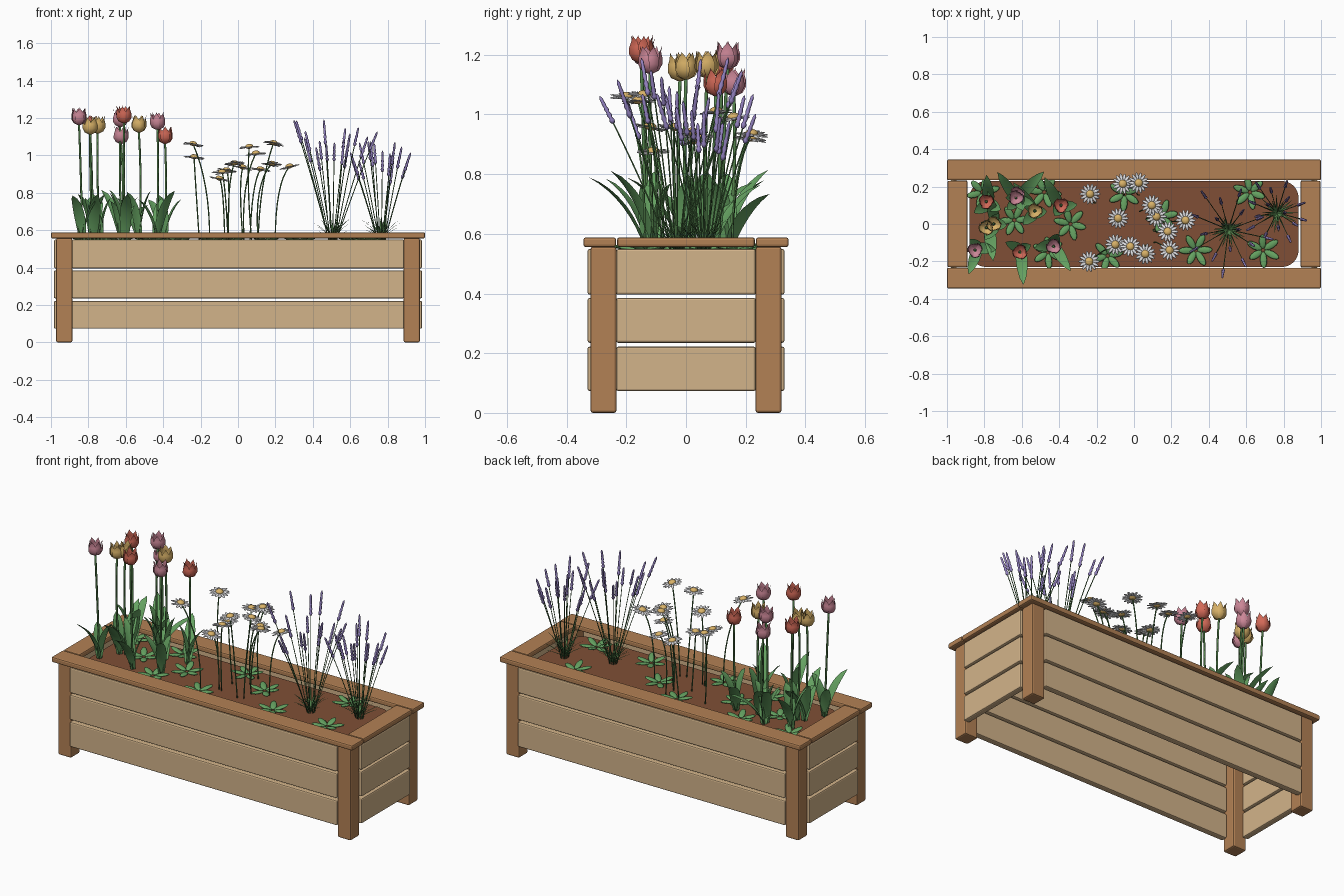
import bpy, bmesh, math, random
from mathutils import Vector, Matrix

if "Cube" in bpy.data.objects:
    bpy.data.objects.remove(bpy.data.objects["Cube"])

random.seed(11)
U = random.uniform
UP = Vector((0, 0, 1))
SOIL = 0.54


def mat(name, *rgb):
    m = bpy.data.materials.new(name)
    m.diffuse_color = (*rgb, 1)
    m.use_nodes = True
    m.node_tree.nodes["Principled BSDF"].inputs["Base Color"].default_value = m.diffuse_color
    return m


PALE = mat("pale wood", .65, .455, .255)
BROWN = mat("brown wood", .45, .22, .09)
EARTH = mat("soil brown", .215, .078, .037)
LEAF = mat("leaf green", .13, .36, .12)
STEM = mat("stem green", .085, .22, .07)
RED = mat("tulip red", .64, .14, .095)
PINK = mat("tulip pink", .60, .24, .31)
YELLOW = mat("warm yellow", .70, .45, .14)
WHITE = mat("petal white", .78, .78, .80)
PURPLE = mat("lavender purple", .29, .22, .52)


def finish(name, bm, material, smooth=True, bevel=0):
    me = bpy.data.meshes.new(name)
    bm.to_mesh(me)
    bm.free()
    me.materials.append(material)
    ob = bpy.data.objects.new(name, me)
    bpy.context.collection.objects.link(ob)
    for p in me.polygons:
        p.use_smooth = smooth
    if bevel:
        mod = ob.modifiers.new("bevel", 'BEVEL')
        mod.width, mod.segments = bevel, 2
    return ob


def box(name, lo, hi, material, bevel=.007):
    bm = bmesh.new()
    lo, hi = Vector(lo), Vector(hi)
    bmesh.ops.create_cube(bm, size=1, matrix=Matrix.Translation((lo + hi) / 2) @ Matrix.Diagonal((*(hi - lo), 1)))
    return finish(name, bm, material, False, bevel)


def bez(a, b, c, n):
    return [a * (1 - t) ** 2 + b * 2 * t * (1 - t) + c * t * t for t in (i / n for i in range(n + 1))]


def grid(bm, rows, closed=False):
    """Skin a list of equally long point rows."""
    vs = [[bm.verts.new(p) for p in r] for r in rows]
    n = len(rows[0])
    for a, b in zip(vs, vs[1:]):
        for i in range(n if closed else n - 1):
            j = (i + 1) % n
            bm.faces.new((a[i], a[j], b[j], b[i]))
    return vs


def tube(bm, pts, radii, sides=5):
    rows = []
    for i, p in enumerate(pts):
        d = (pts[min(i + 1, len(pts) - 1)] - pts[max(i - 1, 0)]).normalized()
        u = d.cross(Vector((.31, .95, .05))).normalized()
        v = d.cross(u)
        rows.append([p + (u * math.cos(k) + v * math.sin(k)) * radii[i]
                     for k in (2 * math.pi * s / sides for s in range(sides))])
    vs = grid(bm, rows, True)
    bm.faces.new(vs[0][::-1])
    bm.faces.new(vs[-1])


def blade(bm, base, ang, out, rise, width, arch=.4, fold=.25, n=6):
    """Pointed leaf with a folded midrib, rising and leaning outwards."""
    d = Vector((math.cos(ang), math.sin(ang), 0))
    side = Vector((-d.y, d.x, 0))
    spine = bez(base, base + d * out * arch + UP * rise * .7, base + d * out + UP * rise, n)
    rows = []
    for i, p in enumerate(spine):
        t = i / n
        w = width * (.2 + .8 * math.sin(math.pi * min(1, t * .9 + .1)) ** .8) * (1 if i < n else .1)
        lift = UP * w * fold - d * w * fold
        rows.append([p + side * w + lift, p, p - side * w + lift])
    grid(bm, rows)


def petal(bm, frame, ang, start, size, tilt, seg=8):
    """Thin rounded petal or leaf radiating from the frame's origin."""
    m = (frame @ Matrix.Rotation(ang, 4, 'Z') @ Matrix.Rotation(-tilt, 4, 'Y')
         @ Matrix.Translation((start + size[0], 0, 0)) @ Matrix.Diagonal((*size, 1))
         @ Matrix.Rotation(math.pi / 2, 4, 'Y'))
    bmesh.ops.create_uvsphere(bm, u_segments=seg, v_segments=6, radius=1, matrix=m)


# Planter frame: corner legs, plank walls and the cap boards
for sx in (-1, 1):
    for sy in (-1, 1):
        x, y = sorted((sx * .886, sx * .972)), sorted((sy * .233, sy * .32))
        box("leg", (x[0], y[0], 0), (x[1], y[1], .557), BROWN, .008)
for s in (-1, 1):
    for z0, z1 in ((.073, .222), (.235, .385), (.396, .549)):
        y = sorted((s * .292, s * .33))
        box("long_plank", (-.888, y[0], z0), (.888, y[1], z1), PALE)
        x = sorted((s * .946, s * .984))
        box("end_plank", (x[0], -.234, z0), (x[1], .234, z1), PALE)
    y = sorted((s * .234, s * .344))
    box("long_cap_board", (-1, y[0], .556), (1, y[1], .588), BROWN, .008)
    x = sorted((s * .890, s * .998))
    box("end_cap_board", (x[0], -.231, .556), (x[1], .231, .588), BROWN, .008)

# Soil slab with rounded corners
bm = bmesh.new()
ring = []
for cx, cy, a0 in ((1, 1, 0), (-1, 1, 90), (-1, -1, 180), (1, -1, 270)):
    for k in range(7):
        a = math.radians(a0 + k * 15)
        ring.append(Vector((cx * .79 + .09 * math.cos(a), cy * .14 + .09 * math.sin(a), .49)))
vs = grid(bm, [ring, [p + UP * (SOIL - .49) for p in ring]], True)
bm.faces.new(vs[0][::-1])
bm.faces.new(vs[1])
finish("soil", bm, EARTH, False)

# Low rosettes of rounded leaves on the soil
bm = bmesh.new()
for x, y in ((-.05, .16), (-.34, 0), (.33, -.14), (.62, .17), (-.48, .17), (-.14, -.17),
             (.15, .04), (-.81, .17), (.69, -.14), (-.46, -.15), (-.64, .02)):
    a0 = U(0, 1)
    for k in range(6):
        petal(bm, Matrix.Translation((x, y, SOIL + .004)), a0 + k * math.pi / 3, .008,
              (U(.038, .045), .019, .006), U(.1, .25))
finish("ground_leaves", bm, LEAF)

# Tulips: stems, broad leaves and cupped six-petal heads with flared tips
TULIPS = {RED: [(-.61, -.15, 1.22), (-.79, .12, 1.17), (-.39, .10, 1.11)],
          PINK: [(-.85, -.14, 1.21), (-.43, -.12, 1.185), (-.63, .14, 1.20), (-.625, .16, 1.11)],
          YELLOW: [(-.79, -.02, 1.16), (-.75, .0, 1.165), (-.53, .07, 1.17)]}
PETAL = ((0, .008, .5), (.12, .030, .62), (.35, .041, .66), (.6, .041, .6), (.82, .036, .45), (1, .040, .06))
stems, leaves = bmesh.new(), bmesh.new()
for colour, heads in TULIPS.items():
    bm = bmesh.new()
    for h in heads:
        top = Vector(h)
        base = Vector((top.x * .95 - .025, top.y * .9, SOIL))
        mid = (base + top) / 2 + Vector((U(-.02, .02), U(-.02, .02), 0))
        tube(stems, bez(base, mid, top - UP * .045, 8), [.0058] * 9, 6)
        turn = U(0, 2)
        for k in range(6):
            a = turn + k * math.pi / 3
            scale = 1 if k % 2 else .86
            rows = []
            for t, r, w in PETAL:
                rows.append([top + Vector((r * scale * math.cos(a + w * s), r * scale * math.sin(a + w * s),
                                           -.048 + .094 * t - .008 * abs(s) * t)) for s in (-1, -.5, 0, .5, 1)])
            grid(bm, rows)
        # one long leaf arching to the nearer long side, two upright ones
        a0 = math.copysign(math.pi / 2, base.y) + U(-.6, .6)
        for k in range(3):
            a = a0 + k * 2.1 + U(-.3, .3)
            out = U(.15, .2) if k == 0 else U(.05, .11)
            # keep leaf tips near the planter outline
            lim = min(1, (.325 - abs(base.y)) / max(.01, out * abs(math.sin(a))),
                      (.92 + base.x) / max(.01, -out * math.cos(a)))
            blade(leaves, base, a, out * lim, U(.19, .28), U(.027, .034), .3, .22, 8)
    finish("tulip_heads", bm, colour)
finish("tulip_stems", stems, STEM)
finish("tulip_leaves", leaves, LEAF)

# Daisies: thin leaning stems, ray petals and domed centres
DAISIES = ((-.24, -.20, 1.06), (-.235, .16, .99), (-.06, .215, .92), (.025, .22, .935), (.095, .10, 1.01),
           (.12, .04, .925), (-.085, .03, .91), (.18, -.04, .955), (.275, .02, .94), (-.10, -.11, .875),
           (-.02, -.12, .957), (.06, -.16, 1.045), (.19, -.14, 1.065))
stems, petals, eyes = bmesh.new(), bmesh.new(), bmesh.new()
for h in DAISIES:
    top = Vector(h)
    base = Vector((top.x * .75 + U(-.04, .03), top.y * .7, SOIL))
    mid = Vector((base.x + U(-.03, .03), base.y + U(-.02, .02), .85))
    tube(stems, bez(base, mid, top, 8), [.0036] * 9, 5)
    tilt = Matrix.Translation(top) @ Matrix.Rotation(U(-.2, .2), 4, 'X') @ Matrix.Rotation(U(-.2, .2), 4, 'Y')
    for k in range(14):
        petal(petals, tilt, k * 2 * math.pi / 14, .010, (.0235, .0088, .0028), U(-.15, .05), 6)
    bmesh.ops.create_uvsphere(eyes, u_segments=12, v_segments=6, radius=.022,
                              matrix=tilt @ Matrix.Translation((0, 0, .003)) @ Matrix.Diagonal((1, 1, .6, 1)))
finish("daisy_stems", stems, STEM)
finish("daisy_petals", petals, WHITE)
finish("daisy_centres", eyes, YELLOW)

# Lavender: two fans of stems with knobbly spikes and grassy bases
stems, spikes, grass = bmesh.new(), bmesh.new(), bmesh.new()
for cx, cy, count, reach, low, high in ((.505, -.03, 16, .26, 1.02, 1.18), (.765, .06, 15, .20, .95, 1.1)):
    for k in range(count):
        a = k * 2.4
        r = reach * ((k + .6) / count) ** .45
        base = Vector((cx + .02 * math.cos(a), cy + .02 * math.sin(a), SOIL))
        top = Vector((min(.92, cx + r * math.cos(a)), cy + r * math.sin(a), U(low, high)))
        path = bez(base, base.lerp(top, .5) + UP * .03, top, 8)
        tube(stems, path, [.0025] * 9, 4)
        d = (path[-1] - path[-2]).normalized()
        length = U(.10, .14)
        pts = [top + d * length * (i / 10 - .9) for i in range(11)]
        tube(spikes, pts, [.0055 if i % 2 == 0 else .0105 - .0005 * i for i in range(10)] + [.001], 6)
    for k in range(30):
        a = k * 2.4
        blade(grass, Vector((cx, cy, SOIL)), a, U(.03, .12), U(.04, .13), .004, .4, .2, 4)
finish("lavender_stems", stems, STEM)
finish("lavender_spikes", spikes, PURPLE)
finish("lavender_grass", grass, STEM)
